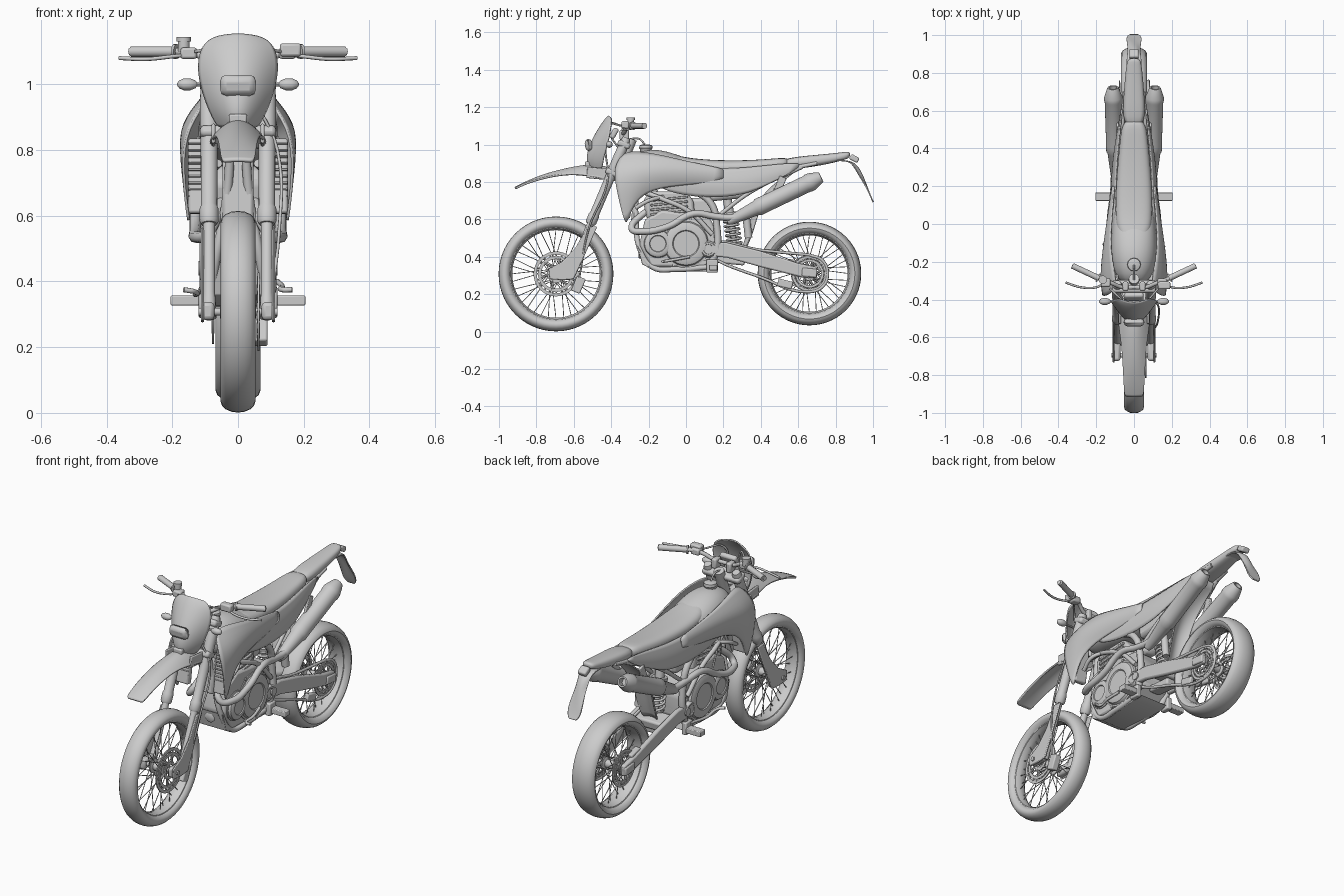
import bpy, bmesh
from math import sin, cos, tau
from mathutils import Vector, Matrix

def finish(name, bm, mirror=False, angle=0.7, sub=0, solid=0, bevel=0):
    bmesh.ops.recalc_face_normals(bm, faces=bm.faces)
    for f in bm.faces: f.smooth = True
    for e in bm.edges: e.smooth = e.calc_face_angle(0) < angle
    me = bpy.data.meshes.new(name); bm.to_mesh(me); bm.free()
    ob = bpy.data.objects.new(name, me); bpy.context.collection.objects.link(ob)
    if sub:
        m = ob.modifiers.new("sub", 'SUBSURF'); m.levels = m.render_levels = sub
    if solid:
        m = ob.modifiers.new("solid", 'SOLIDIFY'); m.thickness = solid; m.offset = 0
    if bevel:
        m = ob.modifiers.new("bevel", 'BEVEL'); m.width = bevel; m.segments = 2
    if mirror: ob.modifiers.new("mirror", 'MIRROR')
    return ob

def spin(name, prof, origin, axis=(1, 0, 0), seg=24, closed=False, **k):
    """Revolve (distance along axis, radius) points."""
    bm = bmesh.new(); q = Vector(axis).to_track_quat('Z', 'Y'); o = Vector(origin)
    rings = [[bm.verts.new(o + q @ Vector((r*cos(tau*i/seg), r*sin(tau*i/seg), t))) for i in range(seg)] for t, r in prof]
    for a, b in zip(rings, rings[1:] + (rings[:1] if closed else [])):
        for i in range(seg): bm.faces.new((a[i-1], a[i], b[i], b[i-1]))
    if not closed:
        bm.faces.new(rings[0]); bm.faces.new(rings[-1])
    return finish(name, bm, **k)

def rods(name, pairs, r, seg=6, **k):
    bm = bmesh.new()
    for p, q in pairs:
        p, q = Vector(p), Vector(q); d = q - p
        M = Matrix.Translation((p+q)/2) @ d.to_track_quat('Z', 'Y').to_matrix().to_4x4()
        bmesh.ops.create_cone(bm, cap_ends=True, segments=seg, radius1=r, radius2=r, depth=d.length, matrix=M)
    return finish(name, bm, **k)

def tube(name, pts, r, mirror=False):
    cu = bpy.data.curves.new(name, 'CURVE'); cu.dimensions = '3D'
    cu.bevel_depth = r; cu.bevel_resolution = 2; cu.resolution_u = 6; cu.use_fill_caps = True
    s = cu.splines.new('BEZIER'); s.bezier_points.add(len(pts)-1)
    for b, p in zip(s.bezier_points, pts):
        b.co = p; b.handle_left_type = b.handle_right_type = 'AUTO'
    ob = bpy.data.objects.new(name, cu); bpy.context.collection.objects.link(ob)
    bpy.ops.object.select_all(action='DESELECT')
    ob.select_set(True); bpy.context.view_layer.objects.active = ob
    bpy.ops.object.convert(target='MESH')
    ob = bpy.context.view_layer.objects.active
    for f in ob.data.polygons: f.use_smooth = True
    if mirror: ob.modifiers.new("mirror", 'MIRROR')

def box(name, c, size, rot=0, bevel=.006, mirror=False):
    bm = bmesh.new()
    M = Matrix.Translation(c) @ Matrix.Rotation(rot, 4, 'X') @ Matrix.Diagonal((*size, 1))
    bmesh.ops.create_cube(bm, size=1, matrix=M)
    return finish(name, bm, mirror, bevel=bevel)

def plate(name, poly, x0, x1, mirror=False, bevel=.005):
    """Side outline in (y, z) extruded from x0 to x1."""
    bm = bmesh.new(); n = len(poly)
    a, b = [[bm.verts.new((x, y, z)) for y, z in poly] for x in (x0, x1)]
    bm.faces.new(a); bm.faces.new(b)
    for i in range(n): bm.faces.new((a[i-1], a[i], b[i], b[i-1]))
    return finish(name, bm, mirror, bevel=bevel)

def panel(name, rows, th=.007, mirror=False):
    bm = bmesh.new(); g = [[bm.verts.new(p) for p in r] for r in rows]
    for a, b in zip(g, g[1:]):
        for i in range(1, len(a)): bm.faces.new((a[i-1], a[i], b[i], b[i-1]))
    return finish(name, bm, mirror, 4, 2, th)

def bow(hw, y, z, dy=0, dz=0):
    return [(hw*u, y + dy*u*u, z + dz*u*u) for u in (-1, -.7, -.35, 0, .35, .7, 1)]

def loft(name, secs):
    """Half sections (x, z) from top to bottom centre, placed along y."""
    bm = bmesh.new(); rings = []
    for y, h in secs:
        full = h + [(-x, z) for x, z in reversed(h) if x > 0]
        rings.append([bm.verts.new((x, y, z)) for x, z in full])
    for a, b in zip(rings, rings[1:]):
        for i in range(len(a)): bm.faces.new((a[i-1], a[i], b[i], b[i-1]))
    bm.faces.new(rings[0]); bm.faces.new(rings[-1])
    return finish(name, bm, angle=4, sub=2)

def polar(x, c, r, a): return (x, c[1] + r*cos(a), c[2] + r*sin(a))

def rotor(name, x, c, ro, arms):
    """Perforated disc: two rings, bridges, arms and a centre ring."""
    for nm, a, b in (("outer", ro, ro*.86), ("inner", ro*.8, ro*.66), ("centre", ro*.4, ro*.25)):
        spin(f"{name}_{nm}_ring", [(-.003, a), (.003, a), (.003, b), (-.003, b)], (x, *c[1:]), seg=40, closed=True)
    rods(name + "_bridges", [(polar(x, c, ro*.75, tau*i/20), polar(x, c, ro*.9, tau*i/20)) for i in range(20)], .004)
    rods(name + "_arms", [(polar(x, c, ro*.35, tau*i/arms), polar(x, c, ro*.7, tau*i/arms + .3)) for i in range(arms)], .006)

# wheels
def wheel(name, c, R, w, th):
    spin(name + "_tire", [(w*cos(a), R - th + th*sin(a)) for a in [tau*i/16 for i in range(16)]], c, seg=56, closed=True)
    ri = R - 2*th + .012
    spin(name + "_rim", [(-w*.7, ri+.004), (-w*.6, ri-.008), (-.012, ri-.017), (.012, ri-.017), (w*.6, ri-.008), (w*.7, ri+.004)],
         c, seg=56, closed=True)
    spin(name + "_hub", [(-.055, .02), (-.04, .02), (-.038, .038), (-.03, .038), (-.025, .022), (.025, .022), (.03, .038),
                         (.038, .038), (.04, .02), (.055, .02)], c)
    sp = []
    for i in range(36):
        s = 1 if i % 2 else -1; a = tau*i/36; k = .75 if i % 4 < 2 else -.75
        sp.append((polar(s*.034, c, .035, a + k), polar(s*.006, c, ri-.012, a)))
    rods(name + "_spokes", sp, .0022, 5)
    rods(name + "_axle", [((-.12, *c[1:]), (.12, *c[1:]))], .012, 16)

F, B = (0, -.695, .308), (0, .66, .31)
wheel("front_wheel", F, .307, .053, .034)
wheel("rear_wheel", B, .277, .068, .034)
rotor("front_brake", .062, F, .12, 6)
rotor("rear_brake", -.076, B, .1, 6)
rotor("sprocket", .076, B, .095, 8)
rods("sprocket_teeth", [(polar(.076, B, .088, tau*i/40), polar(.076, B, .1, tau*i/40)) for i in range(40)], .003, 4)
box("front_caliper", (.07, -.575, .25), (.04, .05, .085), -.4)
box("rear_caliper", (-.085, .58, .36), (.035, .08, .045), -.2)

# front fork
up = Vector((0, .39, .92)).normalized()
def fk(x, z): return (x, -.315 + (z - 1.04)*.423, z)
spin("fork_outer_leg", [(0, .024), (.01, .029), (.05, .029), (.06, .025), (.3, .026), (.31, .028), (.4, .028), (.48, .025), (.5, .02)],
     fk(.088, .575), up, 20, mirror=True)
spin("fork_inner_leg", [(0, .022), (.06, .02), (.08, .018), (.33, .018)], fk(.088, .29), up, 16, mirror=True)
plate("fork_guard", [(-.525, .565), (-.475, .56), (-.545, .40), (-.6, .28), (-.66, .275), (-.73, .28), (-.735, .335), (-.66, .375), (-.59, .45)],
      .103, .113, True)
box("axle_lug", (.092, -.675, .31), (.04, .1, .055), 0, .012, True)
for n, z in (("lower", .85), ("upper", 1.0)):
    box(n + "_triple_clamp", fk(0, z), (.23, .07, .035), -.4, .012)
rods("steering_stem", [((0, -.37, .83), (0, -.29, 1.03))], .028, 16)

# handlebar and controls
tube("handlebar", [(0, -.335, 1.06), (.06, -.335, 1.06), (.12, -.312, 1.09), (.18, -.29, 1.1), (.33, -.225, 1.1)], .011, True)
rods("grip", [((.19, -.285, 1.1), (.325, -.222, 1.1))], .016, 14, mirror=True)
rods("grip_flange", [((.186, -.287, 1.1), (.194, -.283, 1.1))], .023, 14, mirror=True)
tube("lever", [(.15, -.31, 1.09), (.2, -.335, 1.085), (.28, -.335, 1.077), (.362, -.31, 1.08)], .006, True)
box("lever_perch", (.15, -.31, 1.095), (.05, .045, .035), 0, .008, True)
box("brake_reservoir", (.16, -.325, 1.105), (.065, .04, .04), 0, .008)
spin("starter_switch", [(0, .018), (.03, .018), (.03, .022), (.045, .022)], (-.165, -.295, 1.1), (0, 0, 1))
box("bar_clamp", (.045, -.33, 1.05), (.03, .05, .055), 0, .008, True)
box("instrument", (0, -.385, 1.06), (.1, .03, .06), -.5, .01)
tube("brake_hose", [(.13, -.34, 1.1), (.06, -.42, 1.1), (.05, -.43, .98), (.12, -.42, .8), (.125, -.52, .55), (.09, -.57, .29)], .005)
tube("clutch_cable", [(-.13, -.34, 1.1), (-.05, -.41, 1.1), (-.07, -.36, .98), (-.1, -.2, .82), (-.11, -.08, .6)], .005)

# headlight mask, signals and front fender
panel("headlight_mask", [bow(.075, -.415, 1.153, .02, -.012), bow(.108, -.44, 1.128, .04, -.008), bow(.124, -.485, 1.06, .08),
                         bow(.11, -.525, .98, .1), bow(.082, -.535, .91, .09), bow(.06, -.515, .87, .07)])
box("headlight", (0, -.52, .997), (.11, .04, .065), .15, .025)
box("mask_vent", (0, -.525, .895), (.055, .03, .03), 0, .006)
spin("front_signal", [(-.032, .004), (-.025, .012), (-.01, .018), (.01, .018), (.024, .012), (.03, .004)], (.155, -.41, 1.0), mirror=True, seg=16)
rods("front_signal_stalk", [((.05, -.41, 1.0), (.155, -.41, 1.0))], .006, 8, mirror=True)
panel("front_fender", [bow(.05, -.915, .768, .005, -.003), bow(.053, -.86, .797, 0, -.006), bow(.057, -.75, .843, 0, -.018),
                       bow(.065, -.62, .875, 0, -.03), bow(.082, -.52, .893, 0, -.06), bow(.084, -.43, .885, 0, -.07),
                       bow(.06, -.36, .85, 0, -.05)], .01)
box("fender_side", (.075, -.47, .845), (.012, .12, .06), -.1, .005, True)

# tank, seat, tail
loft("fuel_tank", [(-.33, [(0, .94), (.05, .93), (.085, .88), (.07, .80), (0, .79)]),
                   (-.2, [(0, .985), (.065, .975), (.125, .915), (.13, .79), (0, .77)]),
                   (-.08, [(0, .965), (.07, .95), (.125, .9), (.125, .77), (0, .75)]),
                   (.05, [(0, .91), (.08, .9), (.115, .86), (.11, .75), (0, .74)]),
                   (.22, [(0, .88), (.07, .87), (.1, .84), (.1, .76), (0, .75)])])
loft("seat", [(-.085, [(0, .96), (.05, .955), (.075, .93), (.07, .87), (0, .86)]),
              (.0, [(0, .925), (.075, .922), (.107, .895), (.1, .85), (0, .84)]),
              (.25, [(0, .912), (.07, .91), (.096, .885), (.09, .835), (0, .83)]),
              (.45, [(0, .922), (.055, .922), (.075, .9), (.075, .85), (0, .85)]),
              (.56, [(0, .935), (.045, .933), (.06, .915), (.06, .87), (0, .87)])])
loft("tail", [(.5, [(0, .927), (.05, .925), (.066, .91), (.068, .86), (0, .86)]),
              (.7, [(0, .945), (.04, .943), (.055, .925), (.055, .885), (0, .88)]),
              (.84, [(0, .96), (.035, .955), (.043, .94), (.04, .915), (0, .915)]),
              (.88, [(0, .967), (.028, .962), (.034, .95), (.028, .93), (0, .93)])])
panel("rear_plate_holder", [bow(.04, .78, .915), bow(.04, .87, .915), bow(.034, .915, .89, -.02), bow(.03, .945, .835, -.02),
                            bow(.04, .97, .765), bow(.04, .99, .715), bow(.022, 1.002, .692)])
box("tail_light", (0, .9, .925), (.05, .05, .03), -.5, .008)
spin("fuel_cap", [(0, .03), (.02, .032), (.025, .036), (.04, .034), (.045, .02)], (0, -.215, .955), (0, 0, 1), 12)
tube("cap_breather_hose", [(0, -.22, 1.0), (0, -.25, 1.03), (0, -.3, 1.03)], .005)

# side bodywork
panel("radiator_shroud", [
    [(.09, -.34, .955), (.155, -.39, .87), (.172, -.37, .75), (.148, -.325, .56)],
    [(.10, -.27, .965), (.178, -.29, .88), (.178, -.29, .78), (.15, -.31, .6)],
    [(.125, -.14, .945), (.17, -.15, .88), (.168, -.2, .81), (.152, -.25, .75)],
    [(.12, .02, .905), (.143, .02, .87), (.143, .0, .82), (.13, -.04, .785)],
    [(.1, .2, .87), (.11, .2, .86), (.115, .2, .83), (.11, .2, .80)]], .008, True)
panel("side_panel", [[(.1, -.15, .87), (.135, -.15, .82), (.125, -.16, .765)], [(.1, .05, .87), (.13, .05, .79), (.115, .04, .715)],
                     [(.095, .28, .87), (.122, .28, .79), (.11, .27, .72)], [(.08, .44, .89), (.1, .43, .83), (.1, .4, .765)],
                     [(.062, .62, .905), (.068, .6, .88), (.07, .58, .86)]], .008, True)
box("radiator", (.115, -.3, .72), (.075, .035, .23), -.15, .008, True)
rods("radiator_fins", [((.08, -.322, .62 + .02*i), (.15, -.322, .62 + .02*i)) for i in range(11)], .004, 4, mirror=True)
panel("rear_inner_fender", [bow(.05, .3, .44, .02), bow(.055, .335, .55, .03), bow(.055, .36, .66, .03), bow(.06, .45, .78, .03), bow(.06, .6, .87)])
box("air_box", (0, .22, .77), (.15, .2, .13), .1, .02)

# engine
plate("crankcase", [(-.19, .345), (.1, .34), (.17, .4), (.175, .52), (.12, .62), (-.13, .65), (-.22, .6), (-.25, .46)], -.09, .09, bevel=.015)
plate("cylinder", [(-.21, .6), (-.23, .7), (-.19, .75), (-.0, .75), (.04, .7), (.05, .6)], -.075, .075, bevel=.015)
for i in range(4): box(f"cylinder_rib_{i}", (0, -.09, .635 + .025*i), (.17, .2, .012), .1, .003)
box("front_guard", (0, -.27, .68), (.095, .03, .22), -.1, .01)
cover = [(0, 1.08), (.015, 1.08), (.017, 1), (.03, .95), (.037, .8), (.037, .6), (.032, .56), (.032, .2)]
for n, y, z, r in (("clutch", .0, .47, .12), ("generator", -.15, .47, .075), ("countershaft", .12, .44, .045)):
    spin(n + "_cover", [(t, q*r) for t, q in cover], (.08, y, z), seg=32, mirror=True)
rods("cover_bolts", [(polar(.08, (0, 0, .47), .132, tau*i/9), polar(.1, (0, 0, .47), .132, tau*i/9)) for i in range(9)], .008, 8, mirror=True)
spin("oil_filter", [(0, .03), (.06, .03), (.065, .024)], (0, -.19, .42), (0, -1, 0))
box("carburetor", (0, .08, .67), (.08, .14, .09), 0, .02)
plate("skid_plate", [(-.26, .46), (-.235, .36), (-.17, .325), (.12, .32), (.16, .335), (.12, .335), (-.16, .34), (-.215, .38)], -.09, .09, bevel=.003)

# exhaust
tube("header_pipe", [(.04, -.15, .67), (.06, -.24, .62), (.09, -.29, .55), (.125, -.23, .535), (.13, -.1, .56), (.125, .04, .63),
                     (.11, .16, .615), (.105, .25, .61), (.105, .34, .64)], .018, True)
spin("muffler", [(-.17, .018), (-.15, .025), (0, .04), (.015, .047), (.05, .046), (.3, .046), (.31, .049), (.33, .048), (.375, .033),
                 (.385, .028), (.385, .02), (.35, .02)], (.1, .375, .66), (.03, .9, .43), 24, mirror=True)
box("muffler_bracket", (.085, .5, .78), (.015, .04, .1), -.4, .004, True)

# frame
tube("main_frame_rail", [(.03, -.31, .9), (.09, -.18, .84), (.1, 0, .77), (.1, .13, .69), (.095, .165, .56), (.095, .16, .42), (.085, .12, .345)], .019, True)
tube("cradle_tube", [(.02, -.31, .86), (.035, -.27, .65), (.07, -.25, .45), (.08, -.18, .345), (.085, -.05, .333), (.085, .12, .345)], .015, True)
tube("frame_brace", [(.06, -.27, .76), (.105, -.13, .71), (.11, .02, .64), (.105, .14, .52)], .013, True)
tube("upper_subframe", [(.08, .08, .78), (.07, .35, .83), (.05, .7, .9)], .011, True)
tube("lower_subframe", [(.095, .15, .6), (.08, .35, .75), (.055, .62, .88)], .011, True)
tube("hose", [(.12, -.27, .66), (.13, -.2, .7), (.09, -.12, .72)], .011, True)

# swingarm, shock, chain
plate("swingarm", [(.12, .475), (.22, .475), (.4, .43), (.6, .365), (.7, .345), (.7, .285), (.62, .29), (.4, .345), (.22, .395), (.12, .405)],
      .085, .112, True, .008)
box("swingarm_bridge", (0, .29, .42), (.18, .1, .05), -.2, .01)
rods("swingarm_pivot", [((-.12, .15, .44), (.12, .15, .44))], .022, 16)
box("chain_adjuster", (.105, .66, .315), (.03, .08, .045), -.1, .006, True)
box("linkage", (0, .24, .38), (.07, .15, .04), -.1, .01)
sd = Vector((0, -.05, .3)).normalized(); s0 = Vector((0, .27, .41))
spin("shock_body", [(0, .014), (.05, .014), (.05, .04), (.06, .04), (.06, .012), (.21, .022), (.21, .042), (.23, .042), (.23, .024), (.33, .024)], s0, sd, 20)
tube("shock_spring", [s0 + sd*(.06 + .15*i/48) + Vector((.037*cos(tau*i/8), .037*sin(tau*i/8), 0)) for i in range(49)], .007)
rods("shock_reservoir", [((.06, .335, .5), (.06, .32, .63))], .02, 16)
tube("chain", [(.076, .66, .41), (.076, .4, .435), (.076, .13, .472), (.076, .1, .44), (.076, .13, .405), (.076, .4, .29), (.076, .65, .212),
               (.076, .73, .24), (.076, .757, .31), (.076, .73, .38), (.076, .66, .41)], .008)
box("chain_guide", (.076, .53, .255), (.025, .08, .04), -.25, .006)

# foot controls
box("footpeg", (.16, .145, .342), (.09, .045, .03), 0, .004, True)
box("footpeg_bracket", (.105, .14, .35), (.03, .06, .07), 0, .006, True)
tube("shift_lever", [(.12, .02, .4), (.135, -.06, .385), (.135, -.12, .375), (.165, -.125, .375)], .008)
tube("brake_pedal", [(-.115, .13, .37), (-.13, .0, .36), (-.135, -.1, .37), (-.165, -.11, .375)], .008)
